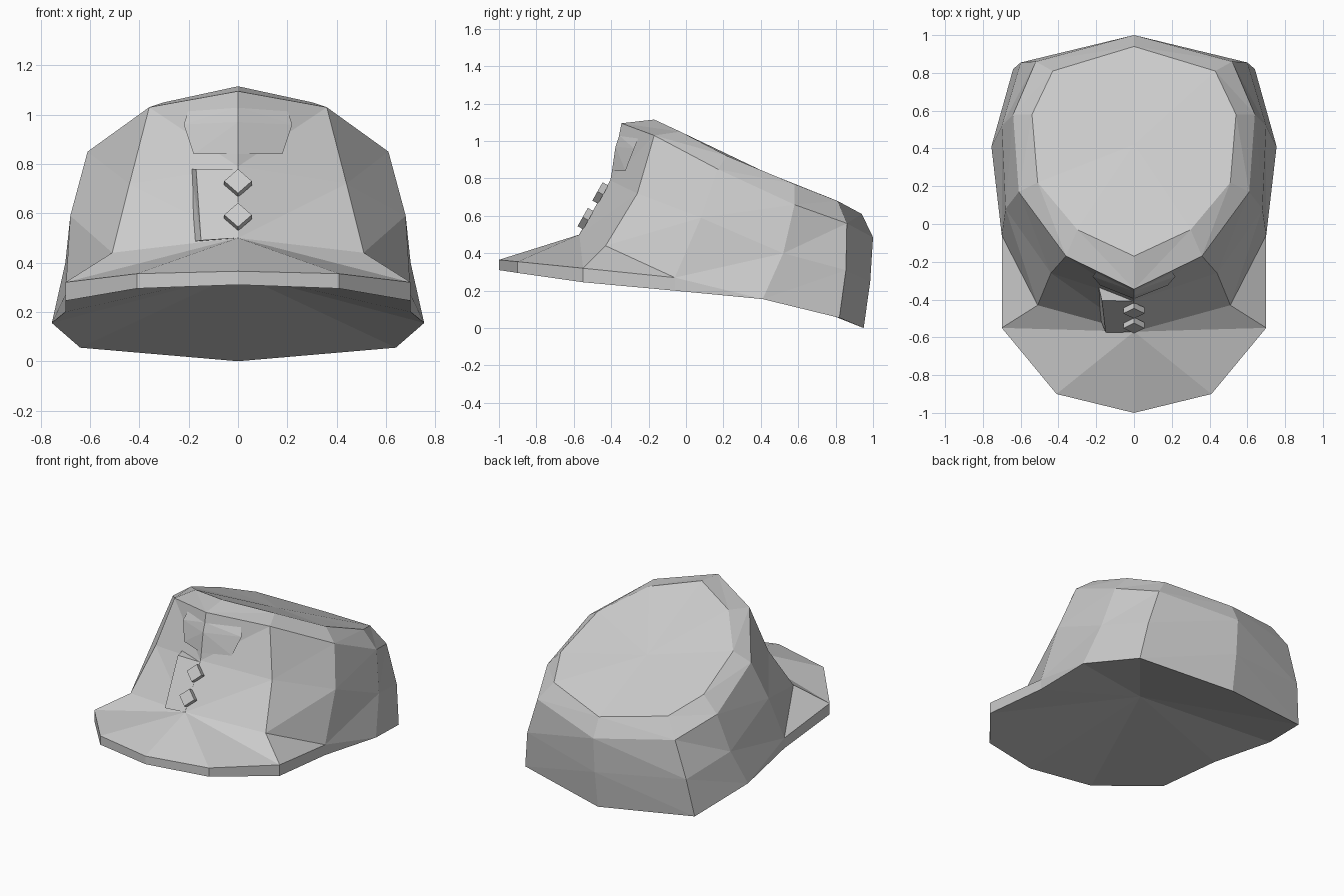
import bpy
import bmesh
from mathutils import Vector, Matrix

cube = bpy.data.objects.get("Cube")
if cube:
    bpy.data.objects.remove(cube, do_unlink=True)

GREY = (0.6, 0.6, 0.6, 1)
cloth = bpy.data.materials.new("grey cloth")
cloth.use_nodes = True
cloth.diffuse_color = GREY
cloth.node_tree.nodes["Principled BSDF"].inputs["Base Color"].default_value = GREY


def finish(name, bm, mirrored=False):
    """Turn a bmesh into a flat shaded object, mirrored over x if asked."""
    bmesh.ops.remove_doubles(bm, verts=bm.verts[:], dist=0.0005)
    bmesh.ops.recalc_face_normals(bm, faces=bm.faces[:])
    mesh = bpy.data.meshes.new(name)
    bm.to_mesh(mesh)
    bm.free()
    mesh.materials.append(cloth)
    obj = bpy.data.objects.new(name, mesh)
    bpy.context.scene.collection.objects.link(obj)
    if mirrored:
        mod = obj.modifiers.new("Mirror", "MIRROR")
        mod.use_axis[0] = True
        mod.merge_threshold = 0.001
    return obj


def add_ring(bm, points):
    return [bm.verts.new(p) for p in points]


def bridge(bm, a, b):
    """Join two point rows with triangles, split from a[i] to b[i + 1]."""
    for i in range(len(a) - 1):
        bm.faces.new((a[i], a[i + 1], b[i + 1]))
        bm.faces.new((a[i], b[i + 1], b[i]))


def fan(bm, ring, centre):
    tip = bm.verts.new(centre)
    for a, b in zip(ring, ring[1:]):
        bm.faces.new((a, b, tip))


# Crown: half rings from front to back, lowest ring first
base = [(0, -.57, .5), (.51, -.43, .44), (.70, -.06, .27),
        (.755, .41, .155), (.64, .82, .055), (0, .95, 0)]
waist = [(0, -.405, .79), (.44, -.26, .72), (.68, .08, .59),
         (.70, .52, .4), (.6, .855, .31), (0, .985, .25)]
shoulder = [(0, -.345, 1.095), (.36, -.17, 1.03), (.61, .17, .85),
            (.64, .58, .66), (.52, .86, .56), (0, 1, .485)]
top_edge = [(0, -.17, 1.115), (.3, -.03, 1.05), (.51, .22, .92),
            (.54, .58, .77), (.43, .81, .68), (0, .94, .61)]

bm = bmesh.new()
rings = [add_ring(bm, r) for r in (base, waist, shoulder, top_edge)]
for low, high in zip(rings, rings[1:]):
    bridge(bm, low, high)
fan(bm, rings[-1], (0, .42, .835))
finish("crown", bm, mirrored=True)

# Brim: sloping top and thin rim
rim_top = [(0, -1, .365), (.41, -.9, .355), (.70, -.55, .32)]
rim_low = [(0, -1, .31), (.41, -.9, .295), (.70, -.55, .245)]
heel_point = (.70, -.06, .2)
bm = bmesh.new()
seam = add_ring(bm, base[:4])
top = add_ring(bm, rim_top)
low = add_ring(bm, rim_low)
heel = bm.verts.new(heel_point)
bridge(bm, top, low)
for face in ((seam[0], top[0], top[1]), (seam[0], top[1], top[2]),
             (seam[0], top[2], seam[1]), (seam[1], top[2], seam[2]),
             (seam[2], top[2], low[2], heel), (seam[2], heel, seam[3])):
    bm.faces.new(face)
finish("brim", bm, mirrored=True)

# Underside: hollow fan rising to a point inside the crown
bm = bmesh.new()
fan(bm, add_ring(bm, rim_low + [heel_point] + base[3:]), (0, .06, .355))
bmesh.ops.recalc_face_normals(bm, faces=bm.faces[:])
underside = finish("underside", bm, mirrored=True)
if underside.data.polygons[0].normal.z > 0:
    underside.data.flip_normals()

# Front placket: raised on its right edge, flush at the middle
bm = bmesh.new()
outer = add_ring(bm, [(-.17, -.405, .78), (0, -.408, .78),
                      (0, -.572, .5), (-.15, -.575, .49)])
inner = add_ring(bm, [(-.19, -.32, .78), (0, -.36, .78),
                      (0, -.5, .5), (-.18, -.5, .485)])
bm.faces.new(outer)
bm.faces.new(inner)
bridge(bm, outer + outer[:1], inner + inner[:1])
finish("front_placket", bm)

# Soft crease above the placket
bm = bmesh.new()
crease_back = add_ring(bm, [(0, -.357, 1.03), (.2, -.253, 1.02)])
crease_top = add_ring(bm, [(0, -.377, .97), (.22, -.277, .96)])
crease_low = add_ring(bm, [(0, -.396, .84), (.18, -.324, .84)])
bridge(bm, crease_back, crease_top)
bridge(bm, crease_top, crease_low)
finish("front_crease", bm, mirrored=True)

# Diamond buttons standing on the sloping placket
out = Vector((0, -.87, .49)).normalized()
side = Vector((1, 0, 0))
turn = Matrix((side, out.cross(side), out)).transposed().to_4x4()
for name, spot in (("upper_button", (0, -.458, .722)),
                   ("lower_button", (0, -.537, .585))):
    bm = bmesh.new()
    bmesh.ops.create_cone(bm, cap_ends=True, segments=4, radius1=.056,
                          radius2=.056, depth=.035,
                          matrix=Matrix.Translation(spot) @ turn)
    finish(name, bm)
